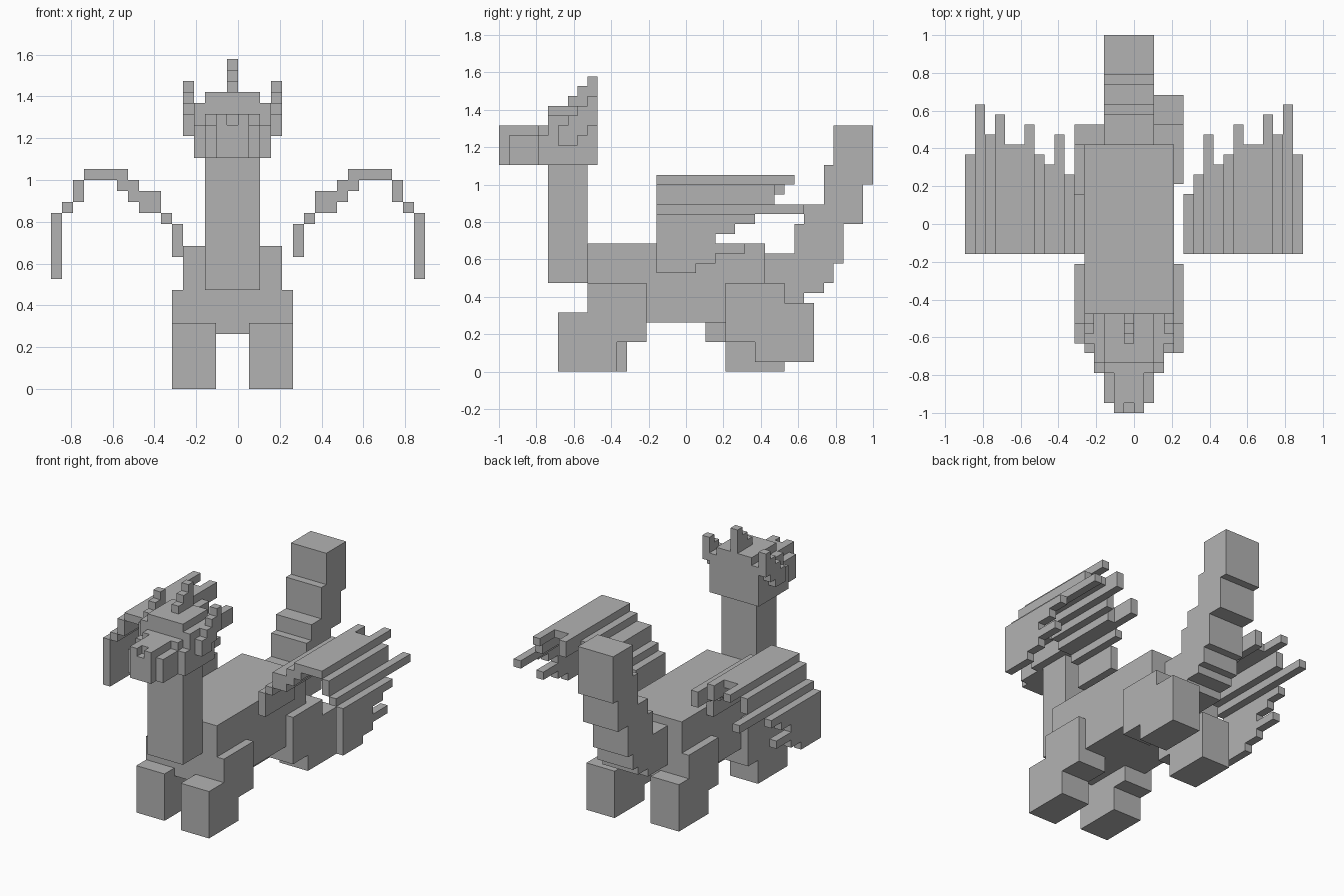
import bpy, bmesh
from mathutils import Matrix, Vector

if "Cube" in bpy.data.objects:
    bpy.data.objects.remove(bpy.data.objects["Cube"])

U = 1 / 19  # one voxel

mat = bpy.data.materials.new("stone grey")
mat.diffuse_color = (0.45, 0.45, 0.45, 1)
mat.use_nodes = True
mat.node_tree.nodes["Principled BSDF"].inputs["Base Color"].default_value = mat.diffuse_color


def part(name, boxes):
    """One object from blocks (x0, x1, y0, y1, z0, z1) in voxel units."""
    bm = bmesh.new()
    for x0, x1, y0, y1, z0, z1 in boxes:
        size = Vector((x1 - x0, y1 - y0, z1 - z0)) * U
        mid = Vector((x0 + x1, y0 + y1, z0 + z1)) * U / 2
        bmesh.ops.create_cube(bm, size=1, matrix=Matrix.Translation(mid) @ Matrix.Diagonal(size).to_4x4())
    mesh = bpy.data.meshes.new(name)
    bm.to_mesh(mesh)
    bm.free()
    mesh.materials.append(mat)
    obj = bpy.data.objects.new(name, mesh)
    bpy.context.collection.objects.link(obj)
    return obj


def flip(box, axis2=0):
    """Mirror a block in x; axis2 is twice the mirror plane position."""
    return (axis2 - box[1], axis2 - box[0]) + tuple(box[2:])


# Body and neck
part("body", [(-5, 4, -10, 8, 5, 13)])
part("neck", [(-3, 2, -14, -10, 9, 21)])

# Legs: thigh start, foot start, foot bottom
def leg(name, x, thigh, foot, z):
    part(name, [(x, x + 4, thigh, thigh + 6, 3, 9), (x, x + 4, foot, foot + 6, z, z + 6)])

leg("front_leg_left", -6, -10, -12, 0)
leg("front_leg_right", 1, -10, -13, 0)
leg("rear_leg_left", -6, 2, 4, 0)
leg("rear_leg_right", 1, 4, 7, 1)

# Tail, stepping upward
part("tail", [(-3, 2) + s for s in [(8, 12, 7, 12), (8, 14, 8, 12), (11, 15, 9, 15),
                                    (12, 16, 11, 17), (14, 18, 15, 21), (15, 19, 19, 25)]])

# Head, snout and nostrils
part("head", [(-4, 3, -14, -9, 21, 26), (-3, 2, -14, -9, 26, 27), (-4, 3, -15, -14, 21, 24)])
part("snout", [(-3, 2, -18, -14, 21, 24), (-2, 1, -18, -14, 24, 25),
               (-3, 2, -15, -14, 24, 25), (-2, 1, -19, -18, 21, 24)])
nostril = (-2, -1, -19, -18, 24, 25)
part("nostrils", [nostril, flip(nostril, -1)])

# Stepped crest and ears
part("crest_horn", [(-1, 0, -12 + i, -9, 27 + i, 28 + i) for i in range(3)])
ear = [(-5, -4) + s for s in [(-13, -11, 23, 24), (-13, -10, 24, 25), (-12, -9, 25, 26),
                              (-11, -9, 26, 27), (-10, -9, 27, 28)]]
part("ear_left", ear)
part("ear_right", [flip(b, -1) for b in ear])

# Wings: feather columns (x0, x1, rear end, z0, z1)
feathers = [(5, 6, 3, 12, 15), (6, 7, 5, 15, 16), (7, 8, 9, 16, 18), (8, 9, 6, 16, 18),
            (9, 10, 7, 17, 19), (10, 11, 10, 18, 20), (11, 13, 8, 19, 20),
            (13, 14, 11, 19, 20), (14, 15, 9, 17, 19), (15, 16, 12, 16, 17)]
wing = [(x0, x1, -3, y, z0, z1) for x0, x1, y, z0, z1 in feathers]
# ragged outer edge
wing += [(16, 17, -3, y, 10 + i, 11 + i) for i, y in enumerate((1, 3, 6, 3, 5, 7))]
part("wing_right", wing)
part("wing_left", [flip(b) for b in wing])
